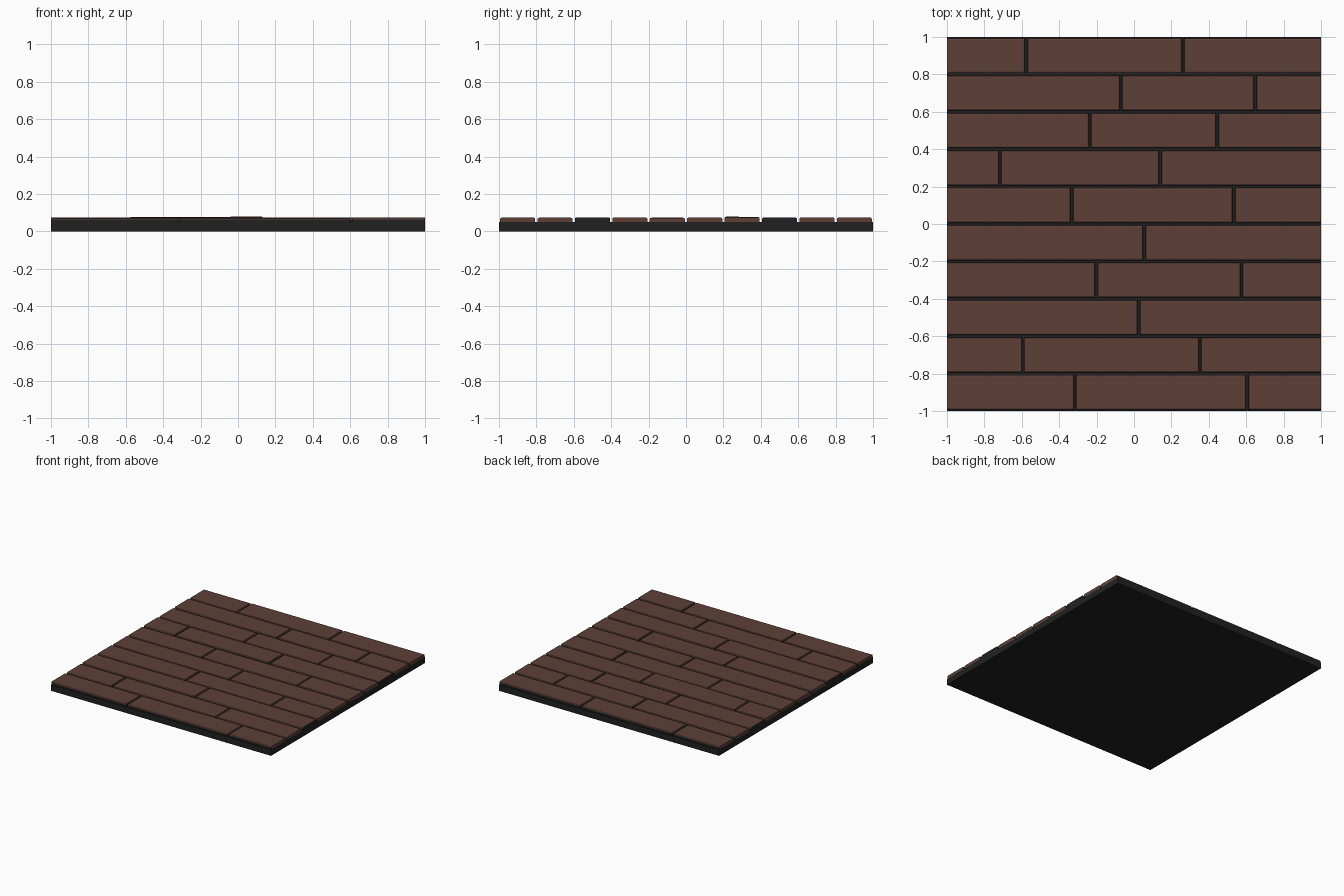
import bpy, bmesh, random

if "Cube" in bpy.data.objects:
    bpy.data.objects.remove(bpy.data.objects["Cube"])
random.seed(4)

def material(name, rgb):
    m = bpy.data.materials.new(name)
    m.diffuse_color = (*rgb, 1)
    m.use_nodes = True
    m.node_tree.nodes["Principled BSDF"].inputs["Base Color"].default_value = m.diffuse_color
    return m

brown = material("brown_wood", (0.109, 0.051, 0.038))
dark = material("dark_base", (0.0152, 0.0152, 0.0152))

def box(bm, x0, x1, y0, y1, z0, z1):
    v = bmesh.ops.create_cube(bm, size=1)["verts"]
    for p in v:
        p.co = ((x0 + x1) / 2 + p.co.x * (x1 - x0),
                (y0 + y1) / 2 + p.co.y * (y1 - y0),
                (z0 + z1) / 2 + p.co.z * (z1 - z0))

def finish(bm, name, mats):
    me = bpy.data.meshes.new(name)
    bm.to_mesh(me)
    bm.free()
    for m in mats:
        me.materials.append(m)
    bpy.context.collection.objects.link(bpy.data.objects.new(name, me))

# dark slab under the boards
bm = bmesh.new()
box(bm, -1, 1, -1, 1, 0, 0.05)
finish(bm, "base_slab", [dark])

def plank(name, x0, x1, y0, y1, top, tx, ty, dark_end):
    bm = bmesh.new()
    box(bm, x0, x1, y0, y1, 0.045, top)
    bm.normal_update()
    # slight warp of the top
    for v in bm.verts:
        if v.co.z > 0.06:
            v.co.z += tx * (v.co.x - (x0 + x1) / 2) + ty * (v.co.y - (y0 + y1) / 2)
    # soften the top edges, except the ends cut flush with the slab
    edges = [e for e in bm.edges if all(v.co.z > 0.06 for v in e.verts)
             and not all(abs(v.co.x) > 0.999 for v in e.verts)]
    bmesh.ops.bevel(bm, geom=edges, offset=0.009, segments=2, profile=0.5, affect='EDGES')
    bm.normal_update()
    # dark sides, brown top and flush ends
    for f in bm.faces:
        flush = abs(f.calc_center_median().x) > 0.998 and abs(f.normal.x) > 0.9
        if f.normal.z < 0.1 and (dark_end or not flush):
            f.material_index = 1
    finish(bm, name, [brown, dark])

# board joints, row by row from the front
joints = [(-0.315, 0.605), (-0.593, 0.353), (0.025,), (-0.202, 0.575), (0.055,),
          (-0.333, 0.533), (-0.717, 0.14), (-0.235, 0.445), (-0.07, 0.648), (-0.576, 0.262)]
GAP = 0.006
for r, row in enumerate(joints):
    y0 = -1 + 0.2 * r
    ends = [-1, *row, 1]
    for i in range(len(ends) - 1):
        x0 = ends[i] + (GAP if i else 0)
        x1 = ends[i + 1] - (GAP if i < len(ends) - 2 else 0)
        top, tx, ty = random.uniform(0.072, 0.0755), 0, 0
        if r == 6 and i == 1:          # the one raised board
            top, tx, ty = 0.076, 0.005, -0.012
        plank(f"plank_{r + 1}_{i + 1}", x0, x1, y0 + GAP, y0 + 0.2 - GAP,
              top, tx, ty, r in (2, 7))
